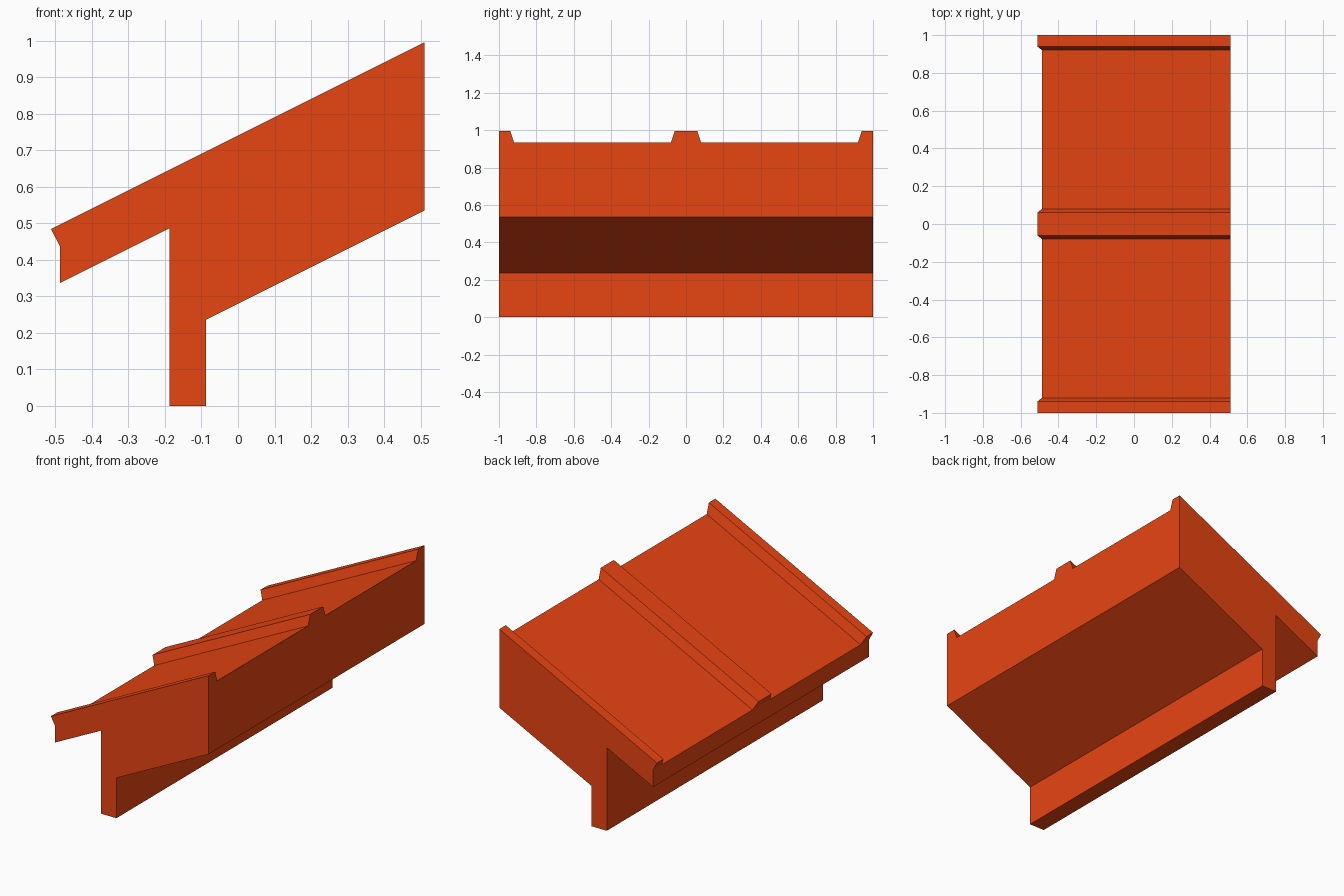
import bpy
import bmesh

cube = bpy.data.objects.get("Cube")
if cube:
    bpy.data.objects.remove(cube, do_unlink=True)

# Single flat colour
red = bpy.data.materials.new("orange_red")
red.use_nodes = True
colour = (0.8, 0.058, 0.006, 1)
red.diffuse_color = colour
red.node_tree.nodes["Principled BSDF"].inputs["Base Color"].default_value = colour

LOW, HIGH = -0.487, 0.51        # ends of the sloping slab
RIB_LOW = -0.512                # ribs overhang, square to the slope
RIB = 0.06                      # rib height, measured vertically


def slope(x, lift=0):
    return 0.68 + 0.5 * x + lift


# Cross-section of the ribbed top: (y, raised), mirrored about the middle
half = [(-1, True), (-0.94, True), (-0.92, False), (-0.08, False), (-0.06, True)]
section = half + [(-y, up) for y, up in reversed(half)]

# Underside with the supporting wall, from high end to low end
under = [(HIGH, slope(HIGH, -0.4)), (-0.088, slope(-0.088, -0.4)), (-0.088, 0),
         (-0.187, 0), (-0.187, slope(-0.187, -0.1)), (LOW, slope(LOW, -0.1))]

bm = bmesh.new()


def vert(x, y, z):
    return bm.verts.new((x, y, z))


# Ribbed top surface
low, high = [], []
for y, up in section:
    lift = RIB if up else 0
    x = RIB_LOW if up else LOW
    low.append(vert(x, y, slope(x, lift)))
    high.append(vert(HIGH, y, slope(HIGH, lift)))
for i in range(len(section) - 1):
    bm.faces.new((low[i], low[i + 1], high[i + 1], high[i]))

# Underside and wall faces
front = [vert(x, -1, z) for x, z in under]
back = [vert(x, 1, z) for x, z in under]
for i in range(len(under) - 1):
    bm.faces.new((front[i], front[i + 1], back[i + 1], back[i]))

# Slanted end caps of the ribs
base_front, base_back = [vert(LOW, y, slope(LOW)) for y in (-1, 1)]
bm.faces.new((base_front, low[2], low[1], low[0]))
bm.faces.new(low[3:7])
bm.faces.new((low[7], base_back, low[9], low[8]))

# Low edge, high edge and the two side walls
bm.faces.new((front[-1], base_front, low[2], low[3], low[6], low[7], base_back, back[-1]))
bm.faces.new([front[0]] + high + [back[0]])
bm.faces.new([low[0], high[0]] + front + [base_front])
bm.faces.new([low[-1], high[-1]] + back + [base_back])
bmesh.ops.recalc_face_normals(bm, faces=bm.faces)

mesh = bpy.data.meshes.new("ribbed_sloping_roof")
bm.to_mesh(mesh)
bm.free()
mesh.materials.append(red)
roof = bpy.data.objects.new("ribbed_sloping_roof", mesh)
bpy.context.collection.objects.link(roof)
